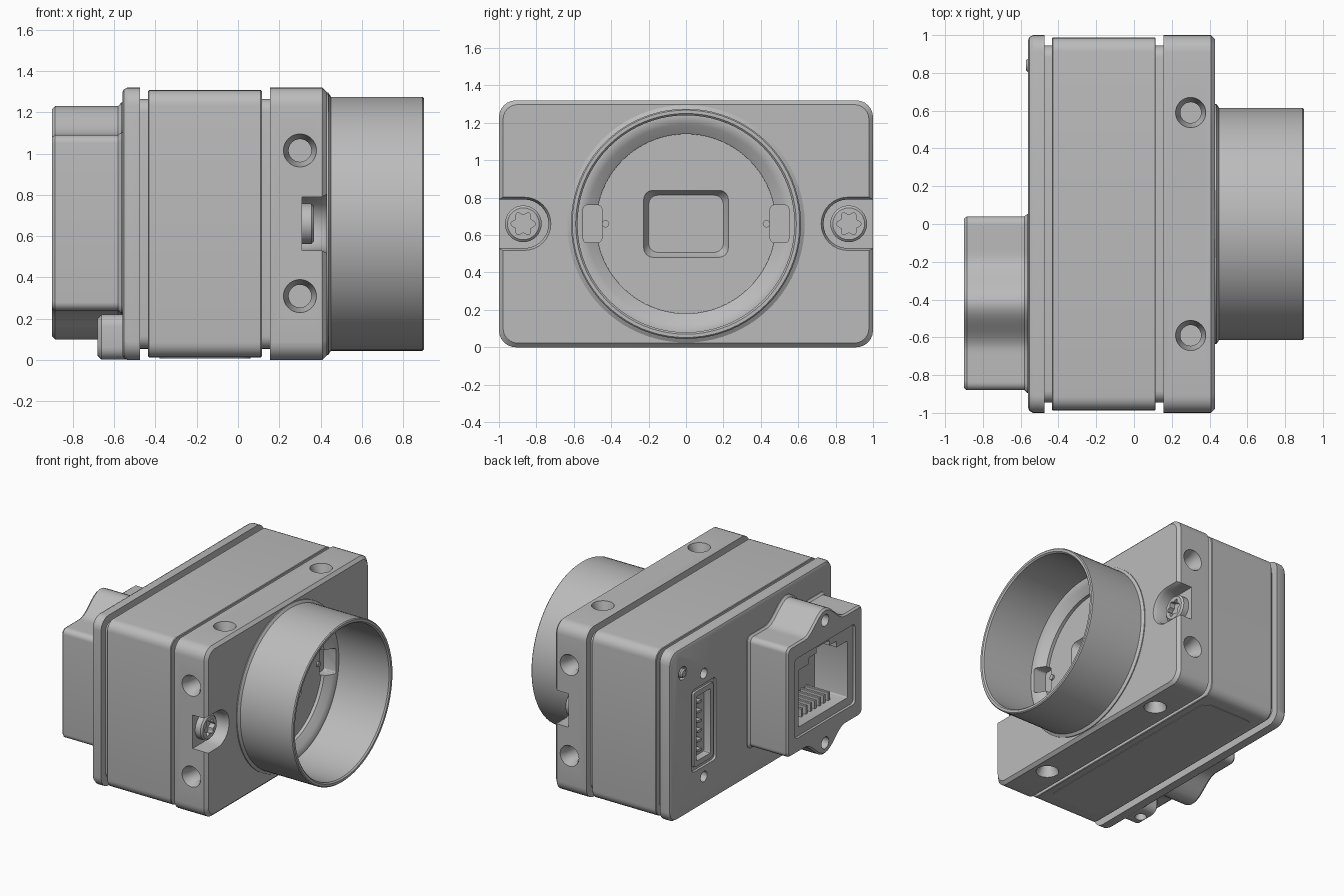
import bpy, bmesh, math
from mathutils import Matrix, Vector

cube = bpy.data.objects.get("Cube")
if cube:
    bpy.data.objects.remove(cube, do_unlink=True)

grey = bpy.data.materials.new("plain_grey")
grey.use_nodes = True
COLOUR = (0.5, 0.5, 0.5, 1)
grey.diffuse_color = COLOUR
grey.node_tree.nodes["Principled BSDF"].inputs["Base Color"].default_value = COLOUR

MID = 0.66  # height of the lens axis
parts = []


def rrect(x, cy, cz, hy, hz, r, n=6):
    """Rounded rectangle ring across the x axis."""
    pts = []
    for k, (sy, sz) in enumerate(((1, 1), (-1, 1), (-1, -1), (1, -1))):
        for i in range(n + 1):
            a = (k + i / n) * math.pi / 2
            pts.append((x, cy + sy * (hy - r) + r * math.cos(a),
                        cz + sz * (hz - r) + r * math.sin(a)))
    return pts


def circle(x, r, cy=0, cz=MID, n=8):
    return rrect(x, cy, cz, r, r, r, n)


def solid(name, rings, matrix=None):
    """Closed solid lofted through rings with equal point counts."""
    bm = bmesh.new()
    loops = [[bm.verts.new(p) for p in ring] for ring in rings]
    n = len(loops[0])
    for a, b in zip(loops, loops[1:]):
        for i in range(n):
            j = (i + 1) % n
            bm.faces.new((a[i], a[j], b[j], b[i]))
    bm.faces.new(loops[0])
    bm.faces.new(loops[-1])
    bmesh.ops.remove_doubles(bm, verts=bm.verts, dist=1e-5)
    bmesh.ops.recalc_face_normals(bm, faces=bm.faces)
    if matrix:
        bm.transform(matrix)
    mesh = bpy.data.meshes.new(name)
    bm.to_mesh(mesh)
    bm.free()
    mesh.materials.append(grey)
    ob = bpy.data.objects.new(name, mesh)
    bpy.context.collection.objects.link(ob)
    parts.append(ob)
    return ob


def block(name, x0, x1, cy, cz, hy, hz, r=0.01, n=3):
    return solid(name, [rrect(x, cy, cz, hy, hz, r, n) for x in (x0, x1)])


def rod(name, x0, x1, r, cy=0, cz=MID, n=8):
    return solid(name, [circle(x, r, cy, cz, n) for x in (x0, x1)])


def cut(target, *cutters):
    """Subtract cutters, apply the result and drop the cutters."""
    bpy.context.view_layer.objects.active = target
    for c in cutters:
        c.hide_render = True
        mod = target.modifiers.new("cut", 'BOOLEAN')
        mod.operation, mod.solver, mod.object = 'DIFFERENCE', 'EXACT', c
        bpy.ops.object.modifier_apply(modifier=mod.name)
        parts.remove(c)
        bpy.data.objects.remove(c, do_unlink=True)


def drill(pos, inward, r_out, r_in, depth):
    """Countersunk hole cutter starting at a surface point."""
    rot = Vector((1, 0, 0)).rotation_difference(Vector(inward)).to_matrix().to_4x4()
    steps = ((-0.02, r_out), (0.005, r_out), (0.05, r_in), (depth, r_in))
    return solid("drill", [circle(x, r, 0, 0) for x, r in steps],
                 Matrix.Translation(pos) @ rot)


def slab(name, steps, r):
    """Body section: steps of (x, inset from the full outline)."""
    return solid(name, [rrect(x, 0, MID, 1 - d, MID - d, r - d / 2) for x, d in steps])


# Body sections separated by grooves
slab("body_core", ((-0.5, 0.055), (0.2, 0.055)), 0.09)
slab("main_block", ((-0.435, 0.017), (-0.43, 0.013), (0.11, 0.013), (0.115, 0.017)), 0.08)
rear_plate = slab("rear_plate", ((-0.56, 0.025), (-0.553, 0.01), (-0.535, 0), (-0.475, 0)), 0.09)
front_plate = slab("front_plate", ((0.155, 0), (0.408, 0), (0.43, 0.022)), 0.09)

# Front plate: lens bore, screw pockets and mounting holes
cut(front_plate, rod("bore", 0.3, 0.6, 0.6, n=20))
for s in (-1, 1):
    cut(front_plate,
        solid("pocket", [rrect(x, s * 1.035, MID, 0.3 + e, 0.13 + e, 0.13 + e, 8)
                         for x, e in ((0.31, 0), (0.405, 0), (0.435, 0.015), (0.6, 0.015))]))
    for z in (0.31, 1.015):
        cut(front_plate, drill((0.3, s, z), (0, -s, 0), 0.08, 0.055, 0.16))
    for z, d in ((0, 1), (2 * MID, -1)):
        cut(front_plate, drill((0.3, s * 0.59, z), (0, 0, d), 0.08, 0.055, 0.16))

# Lens mount tube with stepped interior
profile = ((0.3, 0.61), (0.425, 0.635), (0.437, 0.635), (0.45, 0.615), (0.893, 0.615),
           (0.9, 0.608), (0.9, 0.59), (0.89, 0.58), (0.46, 0.58), (0.46, 0.56),
           (0.445, 0.53), (0.41, 0.48), (0.385, 0.48))
tube = solid("lens_tube", [circle(x, r, n=20) for x, r in profile])
window = solid("window", [rrect(x, 0, MID, h, h - 0.047, 0.05)
                          for x, h in ((0.34, 0.2), (0.38, 0.225), (0.4, 0.23))])
cut(tube, window, *[block("notch", 0.35, 0.5, s * 0.5, MID, 0.05, 0.1, 0.02) for s in (-1, 1)])
for s, side in ((-1, "right"), (1, "left")):
    rod(side + "_sensor_pin", 0.37, 0.398, 0.02, s * 0.43, n=3)

    # Front screws with a six-lobed socket
    y = s * 0.87
    screw = solid(side + "_front_screw", [circle(x, r, y) for x, r in
                  ((0.3, 0.098), (0.355, 0.098), (0.367, 0.085))])
    star = [(y + (0.056 + 0.01 * math.cos(6 * a)) * math.cos(a),
             MID + (0.056 + 0.01 * math.cos(6 * a)) * math.sin(a))
            for a in (i * math.tau / 36 for i in range(36))]
    cut(screw, solid("socket", [[(x, *p) for p in star] for x in (0.325, 0.4)]))

# Network connector housing with bell-shaped screw lugs
CY, CZ = -0.42, 0.665


def half_height(t):
    h = 0.425
    if abs(t) < 0.25:
        h += 0.07 * (1 + math.cos(math.pi * t / 0.25))
    d = abs(t) - 0.42
    if d > 0:
        h -= 0.04 - math.sqrt(max(0, 0.0016 - d * d))
    return h


ts = [0.46 * math.sin(math.pi * (i / 48 - 0.5)) for i in range(49)]
outline = [(t, half_height(t)) for t in ts] + [(t, -half_height(t)) for t in reversed(ts)]
housing = solid("network_housing", [[(x, CY + k * t, CZ + k * h) for t, h in outline]
                for x, k in ((-0.55, 1.03), (-0.565, 1.03), (-0.58, 1), (-0.885, 1), (-0.9, 0.975))])
cut(housing,
    block("frame", -1, -0.88, CY, CZ, 0.37, 0.31, 0.03),
    block("opening", -1, -0.6, CY, 0.64, 0.3, 0.22),
    block("latch_wide", -1, -0.61, CY, 0.86, 0.17, 0.05),
    block("latch_slot", -1, -0.62, CY, 0.88, 0.08, 0.07),
    *[rod("lug_hole", -1, -0.78, 0.045, CY, CZ + s * 0.475) for s in (-1, 1)])
for i in range(8):
    block(f"network_contact_{i + 1}", -0.8, -0.59, CY + (i - 3.5) * 0.055, 0.45, 0.012, 0.035, 0.004, 1)

# Small boss under the housing, drilled from below
boss = solid("bottom_boss", [rrect(x, -0.66, 0.112, 0.125 - e, 0.11 - e, 0.06)
             for x, e in ((-0.54, 0), (-0.66, 0), (-0.68, 0.02))])
cut(boss, drill((-0.615, -0.66, 0.002), (0, 0, 1), 0.042, 0.03, 0.12))

# Input and output socket on the rear plate
SY, SZ = 0.58, 0.62
cut(rear_plate,
    block("socket_frame", -0.6, -0.54, SY, SZ, 0.15, 0.32, 0.03),
    block("socket_well", -0.6, -0.485, SY, SZ, 0.1, 0.27, 0.02),
    rod("status_hole", -0.6, -0.53, 0.05, 0.84, 1.12),
    *[rod("socket_screw_hole", -0.6, -0.49, 0.04, SY, SZ + s * 0.4) for s in (-1, 1)])
shroud = block("socket_shroud", -0.557, -0.48, SY, SZ, 0.12, 0.29, 0.02)
cut(shroud, block("shroud_well", -0.6, -0.49, SY, SZ, 0.085, 0.25, 0.01))
for i in range(6):
    block(f"socket_pin_{i + 1}", -0.545, -0.48, SY + 0.03, SZ + (i - 2.5) * 0.075, 0.025, 0.01, 0.004, 1)
solid("status_light", [circle(x, r, 0.84, 1.12) for x, r in
      ((-0.52, 0.035), (-0.562, 0.035), (-0.573, 0.025))])

# Label plate on the underside
solid("bottom_label", [rrect(x, 0, 0, 0.85, 0.22, 0.06) for x in (0, 0.006)],
      Matrix.Translation((-0.16, 0, 0.015)) @ Matrix.Rotation(math.pi / 2, 4, 'Y'))

# Smooth curved surfaces and keep the edges sharp
bpy.ops.object.select_all(action='DESELECT')
for ob in parts:
    ob.select_set(True)
bpy.context.view_layer.objects.active = parts[0]
bpy.ops.object.shade_smooth_by_angle(angle=math.radians(30))
